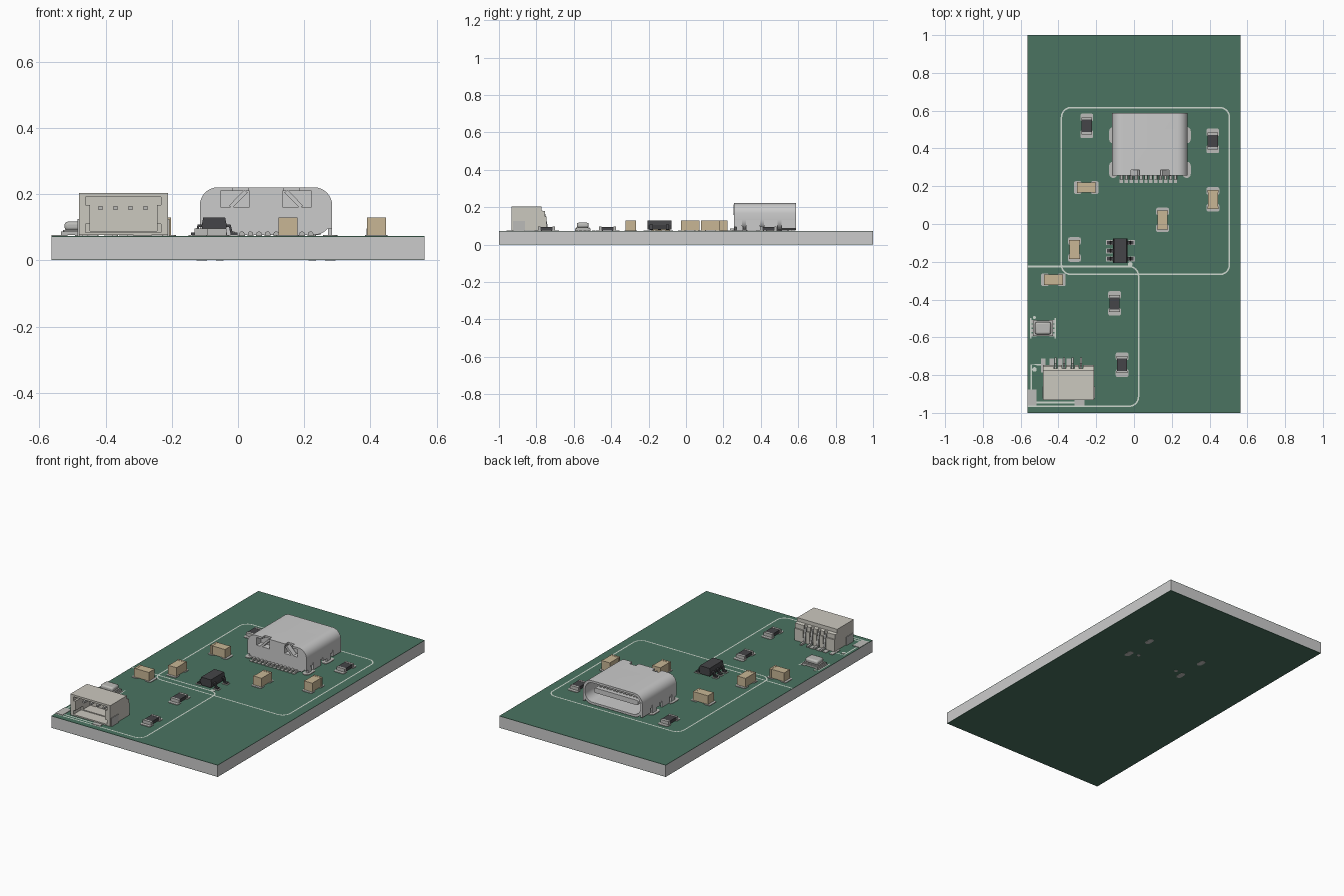
import bpy, bmesh, math
from mathutils import Vector

if "Cube" in bpy.data.objects:
    bpy.data.objects.remove(bpy.data.objects["Cube"])


def material(name, r, g, b):
    m = bpy.data.materials.new(name)
    m.diffuse_color = (r, g, b, 1)
    m.use_nodes = True
    m.node_tree.nodes["Principled BSDF"].inputs["Base Color"].default_value = m.diffuse_color
    return m


GREEN = material("solder_mask_green", 0.07, 0.175, 0.12)
DARK = material("dark_plastic", 0.06, 0.06, 0.065)
TAN = material("ceramic_tan", 0.58, 0.47, 0.30)
CREAM = material("cream_plastic", 0.60, 0.58, 0.52)
SILK = material("silkscreen_white", 0.62, 0.68, 0.62)
TIN = material("tin", 0.50, 0.50, 0.48)


def add(name, bm, mat=None, smooth=False):
    bmesh.ops.recalc_face_normals(bm, faces=bm.faces)
    me = bpy.data.meshes.new(name)
    bm.to_mesh(me)
    bm.free()
    if mat:
        me.materials.append(mat)
    ob = bpy.data.objects.new(name, me)
    bpy.context.collection.objects.link(ob)
    if smooth:
        shade(ob)
    return ob


def activate(ob):
    bpy.ops.object.select_all(action='DESELECT')
    ob.select_set(True)
    bpy.context.view_layer.objects.active = ob


def shade(ob):
    activate(ob)
    bpy.ops.object.shade_smooth_by_angle(angle=math.radians(30))


def prism(name, pts, axis, a, b, mat=None, smooth=False):
    """Extrude a 2D outline along an axis from a to b."""
    to3d = {'z': lambda u, v, t: (u, v, t), 'y': lambda u, v, t: (u, t, v),
            'x': lambda u, v, t: (t, u, v)}[axis]
    bm = bmesh.new()
    lo, hi = [[bm.verts.new(to3d(u, v, t)) for u, v in pts] for t in (a, b)]
    bm.faces.new(lo)
    bm.faces.new(hi)
    for i in range(len(pts)):
        j = (i + 1) % len(pts)
        bm.faces.new((lo[i], lo[j], hi[j], hi[i]))
    return add(name, bm, mat, smooth)


def box(name, x, y, z, mat=None, bevel=0):
    x0, x1 = sorted(x)
    y0, y1 = sorted(y)
    ob = prism(name, [(x0, y0), (x1, y0), (x1, y1), (x0, y1)], 'z', *z, mat)
    if bevel:
        m = ob.modifiers.new("bevel", 'BEVEL')
        m.width, m.segments = bevel, 2
    return ob


def rrect(x0, x1, y0, y1, r, n=6):
    pts = []
    for k, (cx, cy) in enumerate(((x1 - r, y1 - r), (x0 + r, y1 - r), (x0 + r, y0 + r), (x1 - r, y0 + r))):
        for i in range(n + 1):
            t = math.pi / 2 * (k + i / n)
            pts.append((cx + r * math.cos(t), cy + r * math.sin(t)))
    return pts


def disc(name, x, y, r, z0, z1, mat):
    return prism(name, rrect(x - r, x + r, y - r, y + r, r * 0.999, 4), 'z', z0, z1, mat)


def cut(ob, cutters):
    activate(ob)
    for c in cutters:
        c.hide_render = True
        m = ob.modifiers.new("cut", 'BOOLEAN')
        m.operation, m.object = 'DIFFERENCE', c
        bpy.ops.object.modifier_apply(modifier=m.name)
        bpy.data.objects.remove(c)


def ribbon(name, pts, closed, w=0.008, z=0.0745):
    """Flat printed line following a path."""
    P, n = [Vector(p) for p in pts], len(pts)
    bm, pairs = bmesh.new(), []
    for i in range(n):
        a = P[i - 1] if closed or i else P[i]
        b = P[(i + 1) % n] if closed or i < n - 1 else P[i]
        d = (b - a).normalized()
        off = Vector((-d.y, d.x)) * w / 2
        pairs.append([bm.verts.new((*(P[i] + s * off), z)) for s in (1, -1)])
    for i in range(n if closed else n - 1):
        a, b = pairs[i], pairs[(i + 1) % n]
        bm.faces.new((a[0], a[1], b[1], b[0]))
    return add(name, bm, SILK)


TOP, PAD = 0.073, 0.0765

# Circuit board: core with mask on both sides
box("board_core", (-0.563, 0.563), (-1, 1), (0.003, 0.071))
box("top_mask", (-0.563, 0.563), (-1, 1), (0.071, TOP), GREEN)
box("bottom_mask", (-0.563, 0.563), (-1, 1), (0.001, 0.003), GREEN)

# Printed outlines
ribbon("upper_outline", rrect(-0.384, 0.505, -0.267, 0.616, 0.05), True)
right_half = rrect(-0.7, 0.024, -0.965, -0.225, 0.05)
ribbon("lower_outline", [(-0.563, -0.965)] + right_half[21:] + right_half[:7] + [(-0.563, -0.225)], False)
ribbon("connector_outline_left", [(-0.49, -0.745), (-0.545, -0.745), (-0.545, -0.875)], False)
ribbon("connector_outline_front", [(-0.515, -0.945), (-0.315, -0.945)], False)
for i, (x, y, r) in enumerate(((-0.02, -0.214, 0.013), (-0.527, -0.495, 0.008), (-0.527, -0.77, 0.012))):
    disc(f"printed_dot_{i}", x, y, r, TOP, 0.0745, SILK)


# Two-terminal chip parts
def chip(name, x, y, along_x, height, body_mat, end_mat, half):
    def part(n, w0, w1, l0, l1, z, mat):
        a, b = ((x + l0, x + l1), (y + w0, y + w1)) if along_x else ((x + w0, x + w1), (y + l0, y + l1))
        return box(n, a, b, z, mat)
    part(name + "_body", -0.027, 0.027, -half + 0.012, half - 0.012, (PAD, height - 0.001), body_mat)
    for s in (-1, 1):
        part(name + "_end", -0.0285, 0.0285, *sorted((s * half, s * (half - 0.013))), (PAD, height), end_mat)
        lo, hi = sorted((s * 0.024, s * 0.065))
        a, b = ((x + lo, x + hi), (y - 0.034, y + 0.034)) if along_x else ((x - 0.034, x + 0.034), (y + lo, y + hi))
        prism(name + "_pad", rrect(*a, *b, 0.01, 3), 'z', TOP, PAD, TIN)


for i, (x, y) in enumerate(((-0.25, 0.52), (0.417, 0.44), (-0.103, -0.42), (-0.063, -0.745))):
    chip(f"resistor_{i}", x, y, False, 0.096, DARK, TIN, 0.045)
for i, (x, y, h) in enumerate(((-0.253, 0.193, True), (0.151, 0.022, False), (0.418, 0.13, False),
                               (-0.315, -0.135, False), (-0.427, -0.295, True))):
    chip(f"capacitor_{i}", x, y, h, 0.13, TAN, TAN, 0.05)

# Small regulator with bent leads
RX, RY = -0.072, -0.142
prism("regulator_body", [(RX - 0.033, 0.081), (RX + 0.033, 0.081), (RX + 0.038, 0.105), (RX + 0.033, 0.13),
                         (RX - 0.033, 0.13), (RX - 0.038, 0.105)], 'y', RY - 0.064, RY + 0.064, DARK)
for s, k in ((-1, -1), (-1, 0), (-1, 1), (1, -1), (1, 1)):
    y = RY + k * 0.043
    path = [(0.03, 0.108), (0.05, 0.108), (0.056, 0.084), (0.07, 0.084), (0.07, 0.077), (0.05, 0.077),
            (0.045, 0.101), (0.03, 0.101)]
    prism("regulator_lead", [(RX + s * u, v) for u, v in path], 'y', y - 0.009, y + 0.009, DARK)
    box("regulator_pad", (RX + s * 0.042, RX + s * 0.077), (y - 0.013, y + 0.013), (TOP, PAD), TIN)

# Pressure sensor: base with metal lid
SX, SY = -0.482, -0.552
box("sensor_base", (SX - 0.052, SX + 0.052), (SY - 0.042, SY + 0.042), (PAD, 0.087), TIN)
prism("sensor_lid_rim", rrect(SX - 0.047, SX + 0.047, SY - 0.036, SY + 0.036, 0.01), 'z', 0.087, 0.092, TIN, True)
lid = box("sensor_lid", (SX - 0.042, SX + 0.042), (SY - 0.032, SY + 0.032), (0.09, 0.117), TIN, 0.009)
shade(lid)
for s in (-1, 1):
    ribbon("sensor_mark", [(SX + s * 0.065, SY - 0.055), (SX + s * 0.065, SY + 0.055)], False)
    for k in (-1.5, -0.5, 0.5, 1.5):
        y = SY + k * 0.023
        box("sensor_pad", (SX + s * 0.035, SX + s * 0.061), (y - 0.008, y + 0.008), (TOP, PAD), TIN)

# Four-pin side-entry connector, open to the front
body = prism("connector_housing", [(-0.933, PAD), (-0.746, PAD), (-0.746, 0.15), (-0.754, 0.15), (-0.754, 0.178),
                                   (-0.773, 0.182), (-0.773, 0.204), (-0.933, 0.204)], 'x', -0.481, -0.211, CREAM)
pins = [-0.415, -0.37, -0.325, -0.28]
cuts = [box("c", (-0.447, -0.245), (-0.95, -0.79), (0.089, 0.185)),
        box("c", (-0.460, -0.232), (-0.95, -0.79), (0.168, 0.192)),
        box("c", (-0.460, -0.232), (-0.95, -0.86), (0.084, 0.11))]
cuts += [box("c", (x - 0.011, x + 0.011), (-0.765, -0.73), (0.07, 0.19)) for x in pins]
cut(body, cuts)
for i, x in enumerate(pins):
    box(f"connector_pin_{i}", (x - 0.006, x + 0.006), (-0.90, -0.76), (0.152, 0.164), TIN)
    prism(f"connector_lead_{i}", [(-0.765, 0.164), (-0.752, 0.164), (-0.738, 0.088), (-0.708, 0.086),
                                  (-0.708, PAD), (-0.748, PAD), (-0.765, 0.15)], 'x', x - 0.006, x + 0.006, TIN)
    px = x - 0.066
    box("connector_pad", (px - 0.012, px + 0.012), (-0.785, -0.713), (TOP, PAD), TIN)
for x in ((-0.485, -0.479), (-0.213, -0.207)):
    box("connector_anchor", x, (-0.925, -0.86), (TOP, 0.125), TIN)
for x, y in (((-0.563, -0.515), (-0.96, -0.875)), ((-0.315, -0.262), (-0.96, -0.875))):
    box("connector_anchor_pad", x, y, (TOP, PAD), TIN)

# Rounded data socket, open to the back
UX, Y0, Y1 = 0.0845, 0.256, 0.587
shell = prism("socket_shell", rrect(UX - 0.2, UX + 0.2, 0.077, 0.221, 0.055, 8), 'y', Y0, Y1)
cuts = [prism("c", rrect(UX - 0.187, UX + 0.187, 0.09, 0.208, 0.05, 8), 'y', 0.31, 0.7)]
for s in (-1, 1):
    cuts.append(box("c", (UX + s * 0.05, UX + s * 0.138), (0.2, 0.298), (0.162, 0.209)))
    cuts.append(box("c", (UX + s * 0.055, UX + s * 0.10), (0.2, 0.285), (0.19, 0.25)))
cut(shell, cuts)
shade(shell)
prism("socket_tongue", rrect(UX - 0.15, UX + 0.15, 0.134, 0.164, 0.012, 4), 'y', 0.30, 0.555, None, True)
box("socket_tongue_base", (UX - 0.162, UX + 0.162), (0.305, 0.36), (0.115, 0.183))
box("socket_rear_plastic", (UX - 0.165, UX + 0.165), (0.262, 0.33), (PAD, 0.12))
for k in range(12):
    for side in (-1, 1):
        x = UX + (k - 5.5) * 0.0225
        z = 0.149 + side * 0.016
        box("socket_contact", (x - 0.005, x + 0.005), (0.37, 0.53), (z - 0.003, z + 0.003), TIN)
for s in (-1, 1):
    hook = [(0.102, 0.158), (0.112, 0.165), (0.066, 0.213), (0.055, 0.205)]
    prism("socket_hook", [(UX + s * u, v) for u, v in hook], 'y', 0.254, 0.285)
    # Side skirt fingers; two of them pass through the board
    for y0, y1, low in ((0.256, 0.30, 0), (0.322, 0.395, PAD), (0.417, 0.49, 0), (0.51, 0.587, 0.085)):
        side = UX + s * 0.2
        box("socket_side_finger", (side, side - s * 0.012), (y0, y1), (0.095 if low == 0 else low, 0.16))
        if low == 0:
            c = 0.287 if y0 < 0.3 else 0.47
            box("socket_leg", (side, side - s * 0.012), (c - 0.018, c + 0.018), (0.0, 0.1))
            ring = rrect(side - s * 0.006 - 0.022, side - s * 0.006 + 0.022, c - 0.043, c + 0.043, 0.0215)
            prism("socket_leg_pad", ring, 'z', TOP, PAD, TIN)
            ring = rrect(side - s * 0.006 - 0.016, side - s * 0.006 + 0.016, c - 0.03, c + 0.03, 0.0155)
            prism("socket_leg_pad_below", ring, 'z', 0.0, 0.001, TIN)
    disc("socket_locating_peg", UX + s * 0.14, 0.31, 0.011, 0.0, PAD, TIN)

# Socket solder leads
for k in range(12):
    x = UX - 0.008 + (k - 5.5) * 0.026
    prism(f"socket_lead_{k}", rrect(x - 0.008, x + 0.008, 0.068, 0.087, 0.006, 3), 'y', 0.235, 0.27, TIN, True)
    box("socket_lead_pad", (x - 0.009, x + 0.009), (0.218, 0.262), (TOP, PAD), TIN)
